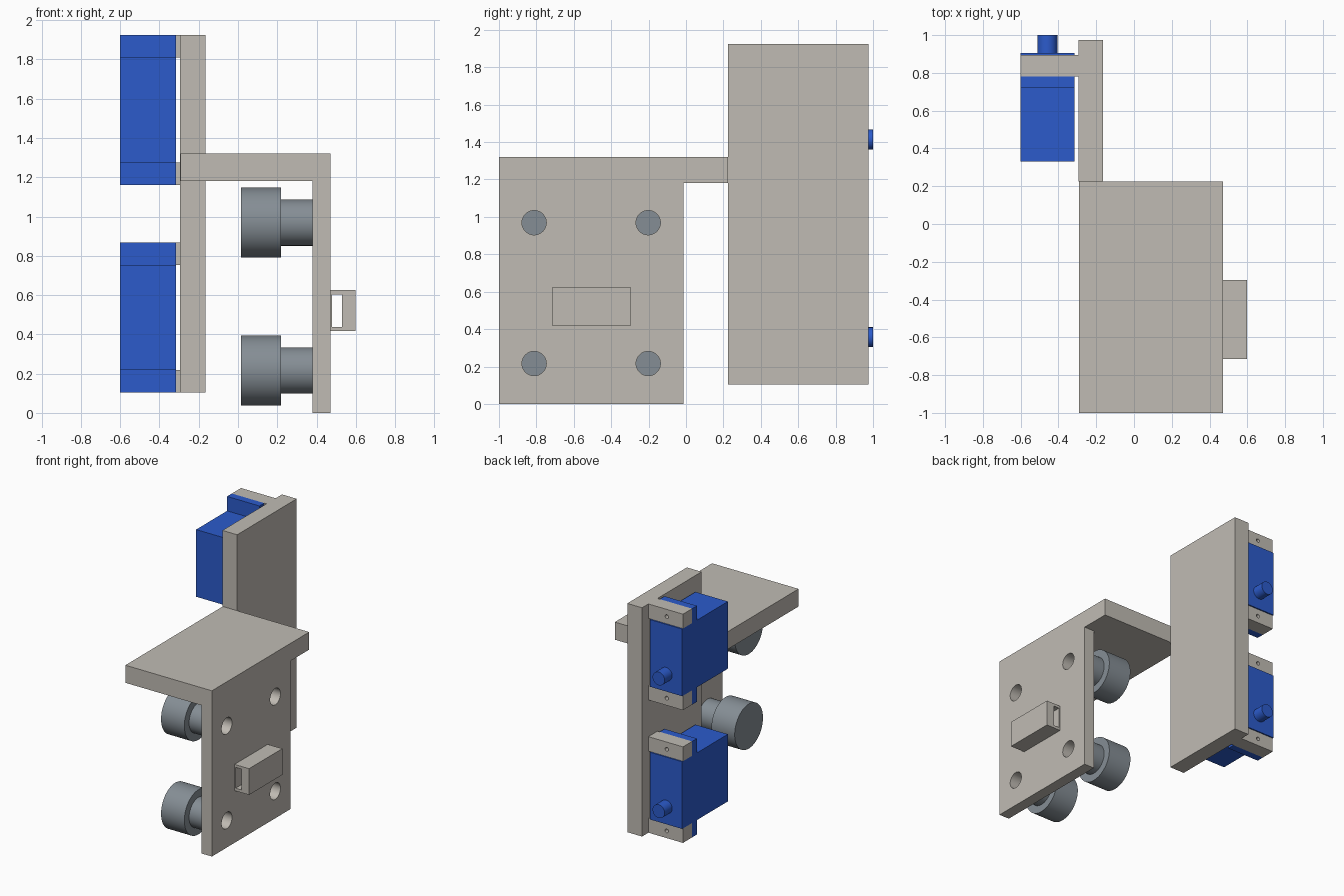
import bpy, math

if "Cube" in bpy.data.objects:
    bpy.data.objects.remove(bpy.data.objects["Cube"])


def material(name, rgb):
    m = bpy.data.materials.new(name)
    m.diffuse_color = (*rgb, 1)
    m.use_nodes = True
    m.node_tree.nodes["Principled BSDF"].inputs["Base Color"].default_value = m.diffuse_color
    return m


BEIGE = material("warm_grey_plastic", (0.53, 0.50, 0.455))
BLUE = material("servo_blue", (0.025, 0.105, 0.60))
STEEL = material("steel_grey", (0.235, 0.27, 0.30))


def finish(name, mat):
    ob = bpy.context.object
    ob.name = name
    ob.data.materials.append(mat)
    return ob


def box(name, x, y, z, mat):
    bpy.ops.mesh.primitive_cube_add(
        size=1, location=[sum(r) / 2 for r in (x, y, z)])
    ob = finish(name, mat)
    ob.scale = [r[1] - r[0] for r in (x, y, z)]
    bpy.ops.object.transform_apply(location=False, rotation=False, scale=True)
    return ob


def rod(name, axis, span, centre, radius, mat, sides=64):
    """Cylinder along 'x' (centre = y, z) or along 'y' (centre = x, z)."""
    mid, (a, b) = sum(span) / 2, centre
    loc, rot = (((mid, a, b), (0, math.pi / 2, 0)) if axis == 'x'
                else ((a, mid, b), (math.pi / 2, 0, 0)))
    bpy.ops.mesh.primitive_cylinder_add(
        vertices=sides, radius=radius, depth=span[1] - span[0],
        location=loc, rotation=rot)
    ob = finish(name, mat)
    bpy.ops.object.shade_smooth_by_angle()
    return ob


def cut(target, cutter):
    cutter.hide_render = True
    mod = target.modifiers.new("cut", 'BOOLEAN')
    mod.operation, mod.solver, mod.object = 'DIFFERENCE', 'EXACT', cutter
    bpy.context.view_layer.objects.active = target
    bpy.ops.object.modifier_apply(modifier=mod.name)
    bpy.data.objects.remove(cutter, do_unlink=True)


# L-shaped bracket: top plate and side plate
box("top_plate", (-0.292, 0.47), (-1, 0.225), (1.18, 1.32), BEIGE)
side = box("side_plate", (0.38, 0.47), (-1, -0.013), (0, 1.18), BEIGE)
# outer skin continues up over the edge of the top plate (already flush)

# Rollers with stub axles, and the bolt holes behind them
for y in (-0.812, -0.202):
    for z in (0.216, 0.969):
        rod("roller", 'x', (0.015, 0.22), (y, z), 0.178, STEEL)
        rod("roller_stub", 'x', (0.22, 0.38), (y, z), 0.118, STEEL)
        cut(side, rod("hole_cutter", 'x', (0.3, 0.6), (y, z), 0.065, BEIGE))

# Belt loop on the outside of the side plate
loop = box("side_loop", (0.47, 0.598), (-0.715, -0.297), (0.416, 0.625), BEIGE)
cut(loop, box("slot_cutter", (0.48, 0.53), (-0.9, -0.1), (0.438, 0.604), BEIGE))

# Tall plate carrying the two servos
box("servo_plate", (-0.295, -0.165), (0.225, 0.975), (0.103, 1.925), BEIGE)

# Servos, each held between two lugs
for base in (0.103, 1.16):
    x = (-0.60, -0.315)
    box("servo_body", x, (0.33, 0.905), (base + 0.115, base + 0.65), BLUE)
    box("servo_flange", x, (0.72, 0.78), (base, base + 0.765), BLUE)
    rod("servo_shaft", 'y', (0.905, 1.0), (-0.459, base + 0.254), 0.053, BLUE)
    for low in (base, base + 0.65):
        lug = box("servo_lug", (-0.60, -0.295), (0.78, 0.895),
                  (low, low + 0.115), BEIGE)
        cut(lug, rod("screw_cutter", 'y', (0.7, 1.0),
                     (-0.457, low + 0.0575), 0.015, BEIGE, 24))
